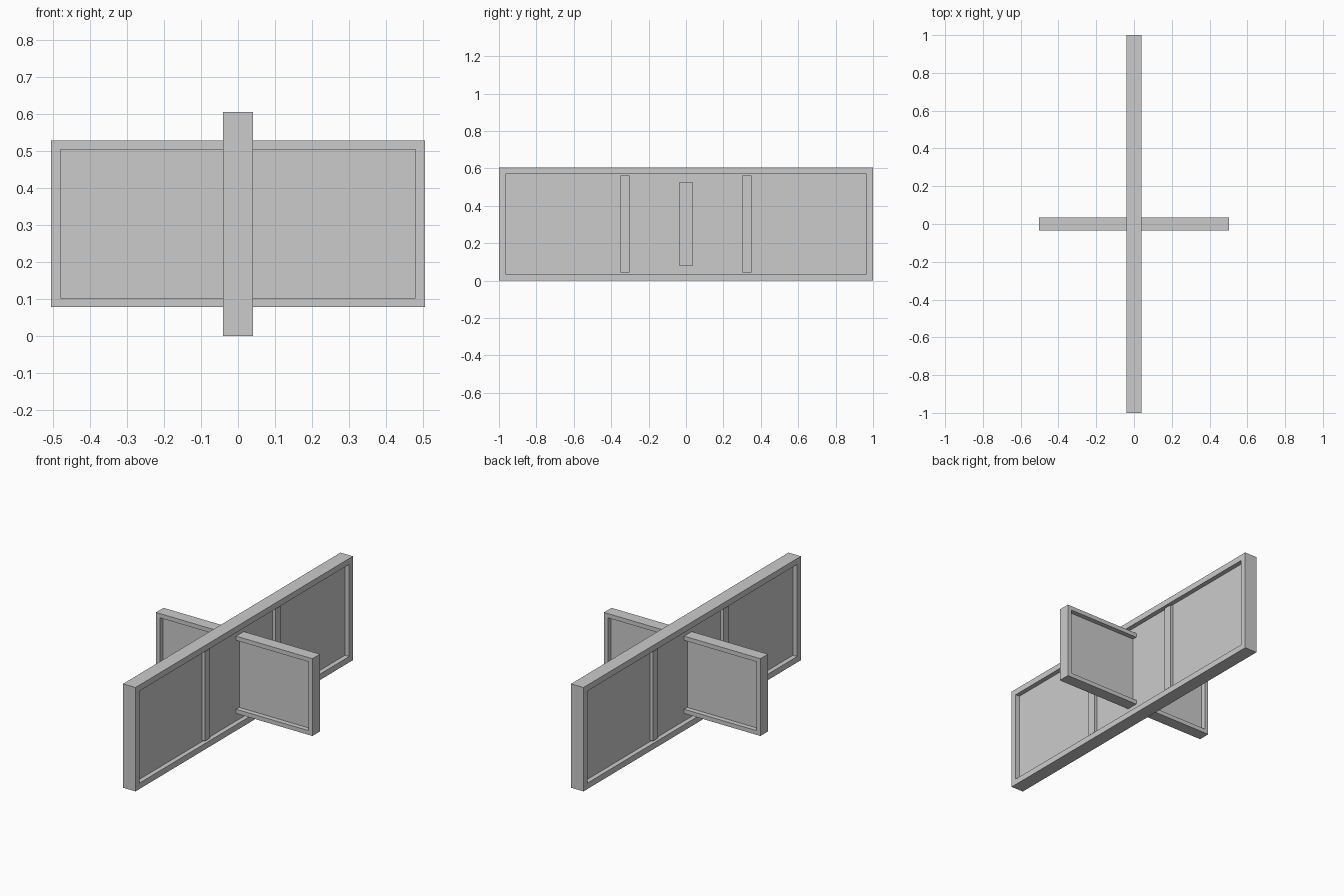
import bpy, bmesh
from mathutils import Vector

if "Cube" in bpy.data.objects:
    bpy.data.objects.remove(bpy.data.objects["Cube"])


def make_object(name, bm):
    bmesh.ops.recalc_face_normals(bm, faces=bm.faces[:])
    mesh = bpy.data.meshes.new(name)
    bm.to_mesh(mesh)
    bm.free()
    obj = bpy.data.objects.new(name, mesh)
    bpy.context.collection.objects.link(obj)
    return obj


def box(size, center):
    bm = bmesh.new()
    bmesh.ops.create_cube(bm, size=1)
    bmesh.ops.scale(bm, vec=size, verts=bm.verts)
    bmesh.ops.translate(bm, vec=center, verts=bm.verts)
    bm.normal_update()
    return bm


def framed_panel(name, size, center, axis, border, depth):
    """Slab whose two broad faces are recessed behind a square border."""
    bm = box(size, center)
    broad = [f for f in bm.faces if abs(f.normal[axis]) > 0.9]
    bmesh.ops.inset_individual(bm, faces=broad, thickness=border)
    bm.normal_update()
    for face in broad:
        inward = Vector(face.normal) * -depth
        new = bmesh.ops.extrude_discrete_faces(bm, faces=[face])["faces"][0]
        bmesh.ops.translate(bm, vec=inward, verts=new.verts)
    return make_object(name, bm)


# Long panel and shorter crossing panel
framed_panel("long_panel", (0.08, 2.0, 0.605), (0, 0, 0.3025), 0, 0.049, 0.027)
framed_panel("cross_panel", (1.008, 0.07, 0.45), (0, 0, 0.303), 1, 0.035, 0.028)

# Upright dividers standing slightly behind the long panel's border
for side, y in (("front", -0.326), ("back", 0.326)):
    make_object(side + "_divider", box((0.064, 0.05, 0.52), (0, y, 0.3025)))
